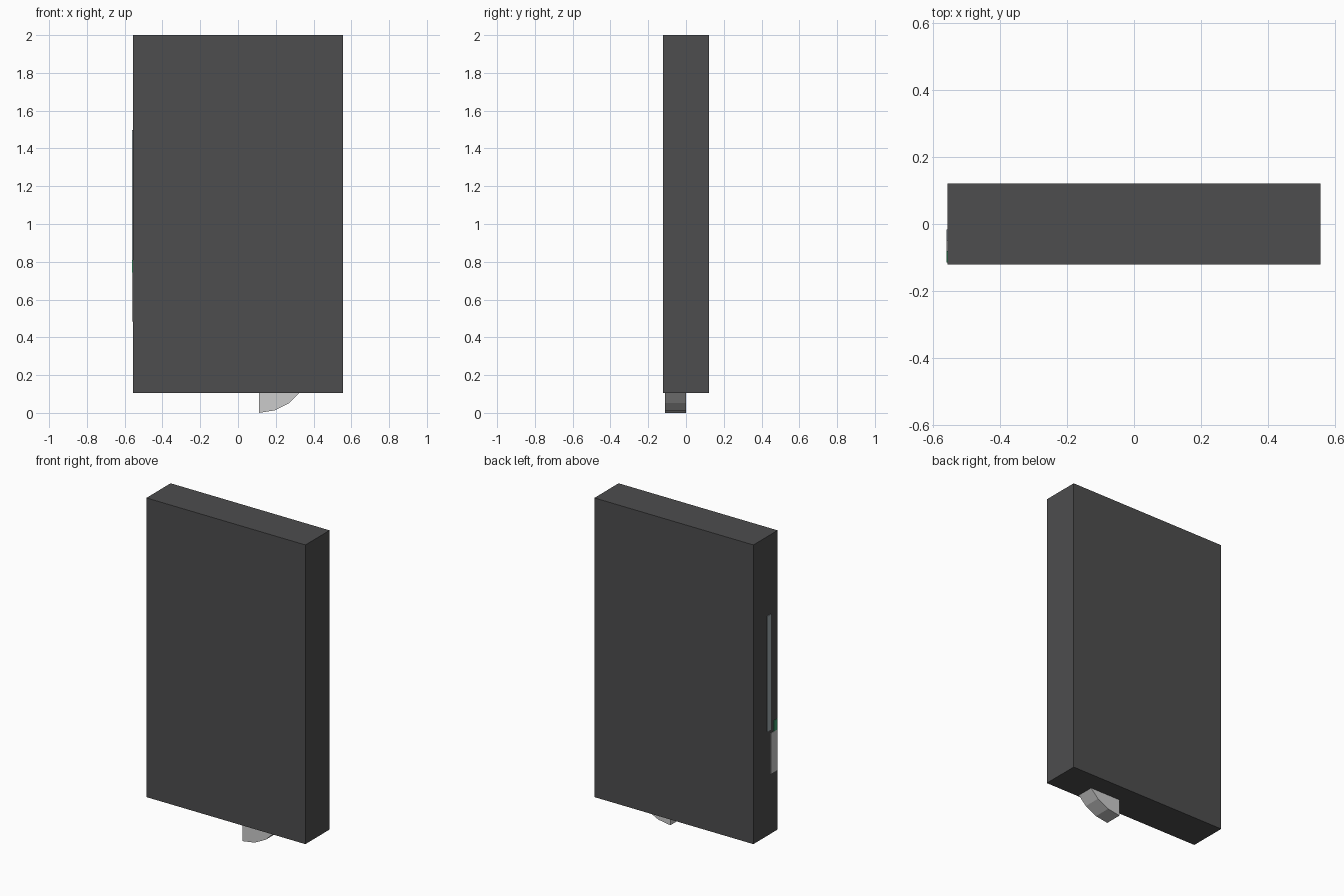
import bpy, bmesh, math

if "Cube" in bpy.data.objects:
    bpy.data.objects.remove(bpy.data.objects["Cube"])


def material(name, rgb):
    mat = bpy.data.materials.new(name)
    mat.diffuse_color = (*rgb, 1)
    mat.use_nodes = True
    mat.node_tree.nodes["Principled BSDF"].inputs["Base Color"].default_value = mat.diffuse_color
    return mat


def add_object(name, bm, mat=None):
    bmesh.ops.recalc_face_normals(bm, faces=bm.faces)
    mesh = bpy.data.meshes.new(name)
    bm.to_mesh(mesh)
    bm.free()
    obj = bpy.data.objects.new(name, mesh)
    bpy.context.collection.objects.link(obj)
    if mat:
        mesh.materials.append(mat)
    return obj


def box(name, lo, hi, mat=None):
    bm = bmesh.new()
    bmesh.ops.create_cube(bm, size=1)
    for v in bm.verts:
        v.co = [(a + b) / 2 + c * (b - a) for a, b, c in zip(lo, hi, v.co)]
    return add_object(name, bm, mat)


def extrude_xz(name, points, y0, y1, mat=None):
    bm = bmesh.new()
    face = bm.faces.new([bm.verts.new((x, y0, z)) for x, z in points])
    new = bmesh.ops.extrude_face_region(bm, geom=[face])["geom"]
    for v in new:
        if isinstance(v, bmesh.types.BMVert):
            v.co.y = y1
    # keep the starting cap so the solid is closed
    if face.is_valid is False:
        bm.faces.new([v for v in bm.verts if abs(v.co.y - y0) < 1e-6])
    return add_object(name, bm, mat)


charcoal = material("charcoal", (0.075, 0.075, 0.077))
steel = material("blue_grey", (0.36, 0.42, 0.45))
green = material("green", (0.05, 0.35, 0.16))

# Flat rectangular case
box("case", (-0.557, -0.121, 0.105), (0.557, 0.121, 2.0), charcoal)

# Faceted quarter-round latch projecting below the case
cx, cz, r = 0.11, 0.275, 0.275
arc = [(cx + r * math.sin(math.radians(18 * i)), cz - r * math.cos(math.radians(18 * i)))
       for i in range(6)]
extrude_xz("latch", [(cx, cz)] + arc, -0.11, 0.0)

# Inner parts whose ends just break through the left side of the case
for name, y0, y1, z0, z1, mat in (
        ("side_plate", -0.05, -0.017, 0.765, 1.497, steel),
        ("side_tab", -0.115, -0.08, 0.742, 0.81, green),
        ("side_block", -0.115, -0.05, 0.485, 0.742, None)):
    box(name, (-0.56, y0, z0), (-0.5, y1, z1), mat)
